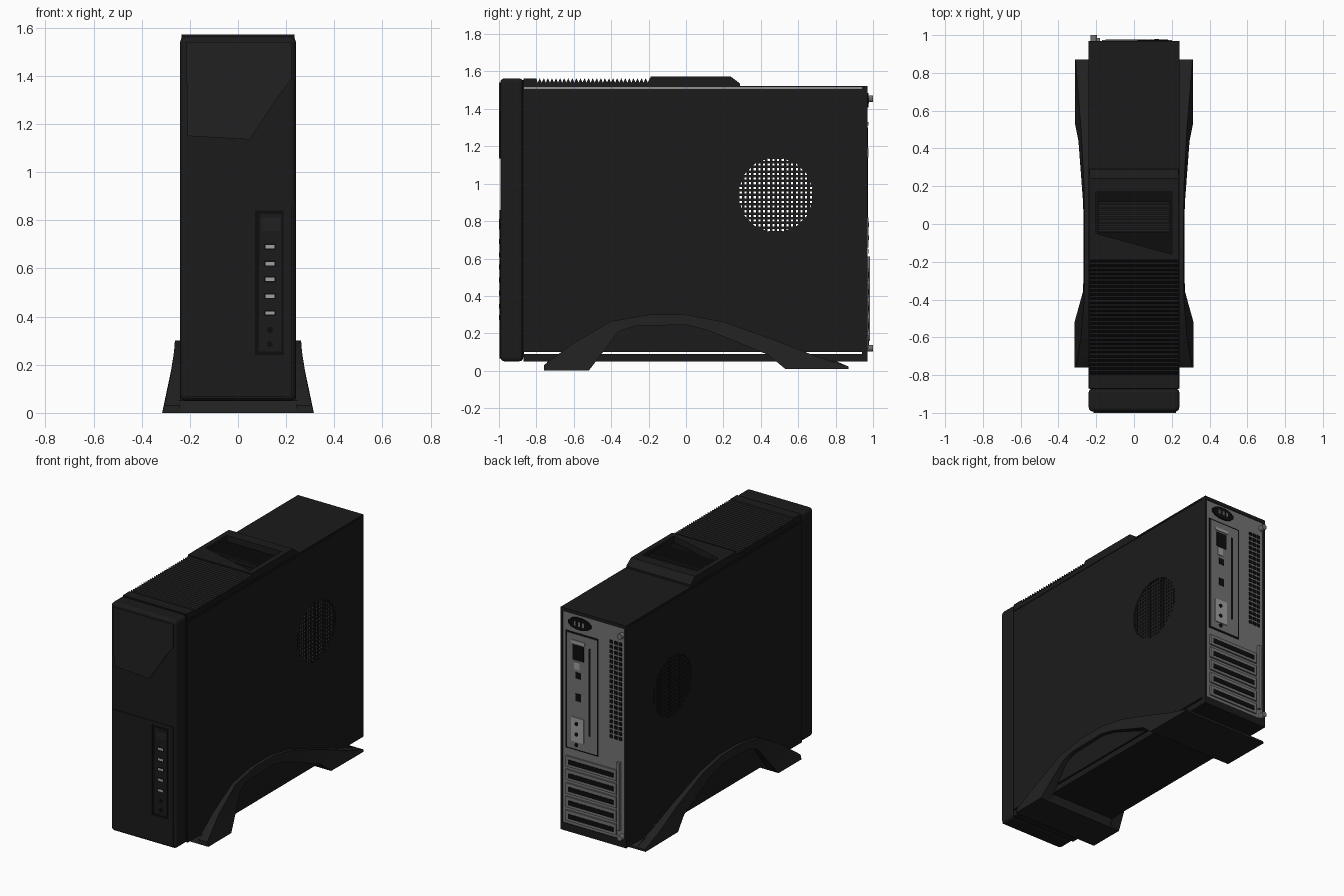
import bpy, bmesh, math
from mathutils import Vector

if "Cube" in bpy.data.objects:
    bpy.data.objects.remove(bpy.data.objects["Cube"])


def material(name, v):
    m = bpy.data.materials.new(name)
    m.diffuse_color = (v, v, v, 1)
    m.use_nodes = True
    m.node_tree.nodes["Principled BSDF"].inputs["Base Color"].default_value = m.diffuse_color
    return m


BLACK = material("case black", 0.011)
PANEL = material("panel black", 0.015)
DARK = material("recess black", 0.004)
STEEL = material("bare steel", 0.17)
BRIGHT = material("port metal", 0.35)


def place(axis, u, v, w):
    return Vector({"x": (w, u, v), "y": (u, w, v), "z": (u, v, w)}[axis])


def prism(bm, axis, outline, lo, hi, holes=()):
    """Extrude a 2D outline (with optional holes) along an axis."""
    edges = []
    for loop in [outline, *holes]:
        vs = [bm.verts.new(place(axis, u, v, lo)) for u, v in loop]
        edges += [bm.edges.new((vs[i - 1], vs[i])) for i in range(len(vs))]
    if holes or len(outline) > 12:
        geom = bmesh.ops.triangle_fill(bm, edges=edges, use_beauty=True)["geom"]
        faces = [f for f in geom if isinstance(f, bmesh.types.BMFace)]
    else:
        faces = [bm.faces.new(vs)]
    ext = bmesh.ops.extrude_face_region(bm, geom=faces, use_keep_orig=True)["geom"]
    move = place(axis, 0, 0, hi - lo)
    bmesh.ops.translate(bm, vec=move, verts=[g for g in ext if isinstance(g, bmesh.types.BMVert)])


def rect(u0, u1, v0, v1):
    return [(u0, v0), (u1, v0), (u1, v1), (u0, v1)]


def ring(cu, cv, ru, rv, n):
    return [(cu + ru * math.cos(2 * math.pi * (i + .5) / n),
             cv + rv * math.sin(2 * math.pi * (i + .5) / n)) for i in range(n)]


def finish(bm, name, mat, bevel=0):
    bmesh.ops.recalc_face_normals(bm, faces=bm.faces)
    me = bpy.data.meshes.new(name)
    bm.to_mesh(me)
    bm.free()
    me.materials.append(mat)
    ob = bpy.data.objects.new(name, me)
    bpy.context.collection.objects.link(ob)
    if bevel:
        mod = ob.modifiers.new("rounded edges", "BEVEL")
        mod.width, mod.segments = bevel, 3
    return ob


def part(name, mat, axis, shapes, lo, hi, holes=(), bevel=0):
    """One object made from one or more outlines."""
    bm = bmesh.new()
    for s in shapes:
        prism(bm, axis, s, lo, hi, holes)
    return finish(bm, name, mat, bevel)


# Hollow case: side panels with a round vent, top, bottom and back
VY, VZ, VR = 0.48, 0.94, 0.20
for side, s in (("left", -1), ("right", 1)):
    part(side + "_side_panel", BLACK, "x", [rect(-.87, .965, .1, 1.509)],
         s * .226, s * .24, [ring(VY, VZ, VR, VR, 16)])
    # Mesh grille filling the vent
    bm = bmesh.new()
    pitch, bar = .025, .0068
    for i in range(-8, 9):
        c = i * pitch
        h = math.sqrt(max(VR * VR - c * c, .0016))
        prism(bm, "x", rect(VY + c - bar, VY + c + bar, VZ - h, VZ + h), s * .231, s * .236)
        prism(bm, "x", rect(VY - h, VY + h, VZ + c - bar, VZ + c + bar), s * .232, s * .235)
    finish(bm, side + "_vent_grille", BLACK)

part("top_panel", BLACK, "z", [rect(-.24, .24, -.87, .97)], 1.513, 1.523)
part("bottom_tray", BLACK, "z", [rect(-.24, .24, -.87, .97)], .05, .09)
part("back_panel", STEEL, "y", [rect(-.228, .228, .085, 1.515)], .945, .965)
part("back_rim", BLACK, "y", [rect(-.24, .24, .085, 1.515)], .94, .97,
     [rect(-.226, .226, .1, 1.5)])

# Front bezel with raised door plates
part("front_bezel", BLACK, "y", [rect(-.24, .24, .05, 1.563)], -.993, -.87, bevel=.022)
part("front_upper_plate", PANEL, "y",
     [[(-.21, 1.15), (.05, 1.135), (.165, 1.31), (.222, 1.385), (.222, 1.54), (-.215, 1.54)]],
     -1, -.992)
part("front_lower_door", BLACK, "y", [rect(-.215, .222, .065, .86)], -.998, -.992,
     [rect(.07, .19, .24, .84)])
part("bezel_seam", DARK, "z", [rect(-.236, .236, -.873, -.866)], .07, 1.555)

# Port strip on the front
part("port_strip", DARK, "y", [rect(.07, .19, .24, .84)], -.995, -.992)
part("port_strip_panel", BLACK, "y", [[(.085, .255), (.18, .255), (.18, .825), (.09, .825)]],
     -.998, -.994)
part("power_button", PANEL, "y", [rect(.1, .175, .755, .81)], -1, -.997, bevel=.001)
PORTS = (.69, .62, .555, .485, .415)
part("port_frames", DARK, "y", [rect(.108, .158, z - .013, z + .013) for z in PORTS], -.999, -.997)
part("front_ports", BRIGHT, "y", [rect(.115, .151, z - .007, z + .007) for z in PORTS],
     -1, -.9985)
part("audio_jacks", DARK, "y", [ring(.132, z, .013, .013, 12) for z in (.345, .285)], -1, -.997)

# Saw-toothed slats along the front of the top
teeth = [(-.87, 1.515), (-.87, 1.563), (-.8, 1.563)]
N = 28
for i in range(N):
    y = -.8 + i * .61 / N
    teeth += [(y + .007, 1.54), (y + .018, 1.564)]
teeth += [(-.19, 1.564), (-.19, 1.515)]
part("top_slats", BLACK, "x", [teeth], -.235, .235)

# Raised hood behind the slats, with a tray
part("top_hood", BLACK, "z", [rect(-.235, .235, -.19, .24)], 1.52, 1.572,
     [[(-.2, -.05), (.2, -.16), (.2, .17), (-.2, .17)]])
part("hood_rear_slope", BLACK, "x", [[(.24, 1.52), (.24, 1.572), (.29, 1.535), (.29, 1.52)]],
     -.235, .235)
part("tray_floor", DARK, "z", [rect(-.2, .2, -.16, .17)], 1.523, 1.53)
part("tray_block", BLACK, "z", [rect(-.19, .19, -.045, .12)], 1.528, 1.55)
part("tray_ribs", PANEL, "z",
     [rect(-.19, .19, -.04 + i * .02, -.029 + i * .02) for i in range(8)], 1.549, 1.56)

# Arched flaring feet on both sides: upper edge and lower edge (y, z)
UPPER = [(-.76, .03), (-.6, .15), (-.4, .265), (-.2, .3), (0, .3), (.2, .262),
         (.5, .155), (.7, .075), (.87, .022)]
LOWER = [(-.76, 0), (-.52, 0), (-.36, .21), (-.27, .24), (0, .245), (.12, .215),
         (.44, .085), (.53, .01), (.87, .008)]


def flare(z):
    return .262 + .053 * (1 - min(z, .3) / .3) ** 1.5


for side, s in (("left", -1), ("right", 1)):
    bm = bmesh.new()
    rows = []
    for (yt, zt), (yb, zb) in zip(UPPER, LOWER):
        ym, zm = (yt + yb) / 2, (zt + zb) / 2
        pts = [(.24, yt, zt), (flare(zt), yt, zt), (flare(zm), ym, zm),
               (flare(zb), yb, zb), (.24, yb, zb)]
        rows.append([bm.verts.new((s * x, y, z)) for x, y, z in pts])
    for a, b in zip(rows, rows[1:]):
        for k in range(5):
            bm.faces.new((a[k], a[(k + 1) % 5], b[(k + 1) % 5], b[k]))
    bm.faces.new(rows[0])
    bm.faces.new(rows[-1])
    ob = finish(bm, side + "_arched_foot", PANEL)
    bpy.context.view_layer.objects.active = ob
    ob.select_set(True)
    bpy.ops.object.shade_smooth_by_angle(angle=math.radians(35))
    ob.select_set(False)

# Cross bars joining the feet under the case
part("front_foot_bar", PANEL, "x", [[(-.76, 0), (-.52, 0), (-.5, .052), (-.74, .052)]], -.25, .25)
part("rear_foot_bar", PANEL, "x", [[(.53, .01), (.87, .008), (.87, .022), (.8, .052), (.5, .052)]],
     -.25, .25)

# Back: connector plate, vent holes, slot covers, power inlet and thumb screws
part("connector_plate_edge", DARK, "y", [rect(-.035, .205, .6, 1.38)], .965, .967)
part("connector_plate", STEEL, "y", [rect(-.025, .195, .61, 1.37)], .966, .97)
part("connectors", DARK, "y",
     [rect(.07, .15, 1.2, 1.3), rect(.09, .13, 1.08, 1.12), rect(.09, .13, .93, .98),
      rect(.02, .035, .72, 1.3)], .97, .973)
part("connector_shells", BRIGHT, "y",
     [rect(.06, .16, 1.31, 1.33), rect(.1, .14, 1.14, 1.19), rect(.07, .16, .66, .82)], .969, .975)
part("small_jacks", DARK, "y", [ring(.12, .64 + .07 * i, .013, .013, 8) for i in range(3)],
     .975, .979)
part("back_vent_holes", DARK, "y",
     [rect(-.205 + i * .032, -.182 + i * .032, .75 + j * .033, .773 + j * .033)
      for i in range(3) for j in range(20)], .965, .967)
part("slot_covers", STEEL, "y", [rect(-.17, .2, .12 + i * .09, .19 + i * .09) for i in range(5)],
     .965, .975)
part("slot_gaps", DARK, "y", [rect(-.15, .18, .137 + i * .09, .168 + i * .09) for i in range(5)],
     .975, .978)
part("slot_bracket", STEEL, "y", [rect(-.2, -.18, .16, .61)], .965, .985)
part("power_inlet", DARK, "y", [ring(.1, 1.445, .085, .04, 12)], .965, .975)
part("inlet_pins", STEEL, "y", [rect(x - .006, x + .006, 1.43, 1.46) for x in (.07, .1, .13)],
     .975, .978)
part("thumb_screws", STEEL, "y", [ring(-.212, z, .018, .018, 12) for z in (1.455, .12)], .965, 1)
